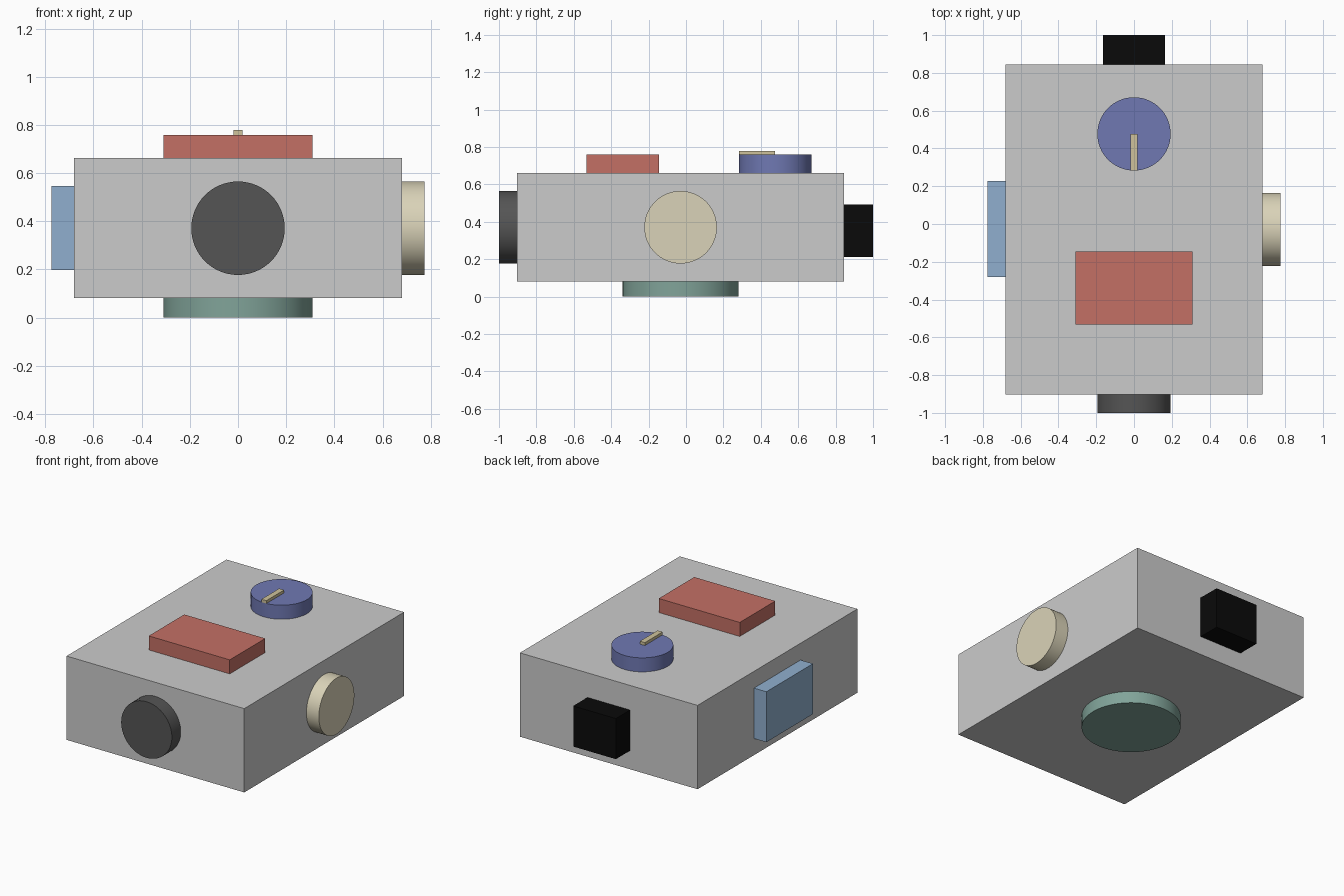
import bpy
from math import pi, radians

if "Cube" in bpy.data.objects:
    bpy.data.objects.remove(bpy.data.objects["Cube"])


def paint(obj, colour):
    if colour:
        mat = bpy.data.materials.new(obj.name + "_colour")
        mat.diffuse_color = (*colour, 1)
        mat.use_nodes = True
        mat.node_tree.nodes["Principled BSDF"].inputs["Base Color"].default_value = mat.diffuse_color
        obj.data.materials.append(mat)


def box(name, x, y, z, colour=None):
    """Box spanning the given (min, max) ranges."""
    spans = (x, y, z)
    bpy.ops.mesh.primitive_cube_add(size=1, location=[(a + b) / 2 for a, b in spans])
    obj = bpy.context.object
    obj.name = name
    obj.scale = [b - a for a, b in spans]
    bpy.ops.object.transform_apply(location=False, rotation=False, scale=True)
    paint(obj, colour)
    return obj


def disc(name, centre, radius, depth, colour, rotation=(0, 0, 0)):
    """Smooth round button along the rotated z axis."""
    bpy.ops.mesh.primitive_cylinder_add(vertices=64, radius=radius, depth=depth,
                                        location=centre, rotation=rotation)
    obj = bpy.context.object
    obj.name = name
    bpy.ops.object.shade_smooth_by_angle(angle=radians(30))
    paint(obj, colour)
    return obj


# Main casing
box("casing", (-0.68, 0.68), (-0.903, 0.845), (0.082, 0.662))

# Top: display block, dial and its pointer
box("top_display", (-0.31, 0.31), (-0.533, -0.145), (0.662, 0.759), (0.55, 0.16, 0.13))
disc("dial", (0, 0.477, 0.7105), 0.194, 0.097, (0.16, 0.19, 0.45))
box("dial_pointer", (-0.019, 0.019), (0.283, 0.477), (0.759, 0.779), (0.62, 0.54, 0.33))

# Front and right round buttons
disc("front_button", (0, -0.9515, 0.371), 0.194, 0.097, (0.09, 0.09, 0.09), (pi / 2, 0, 0))
disc("right_button", (0.7275, -0.029, 0.371), 0.194, 0.095, (0.7, 0.65, 0.48), (0, pi / 2, 0))

# Left panel and rear plug
box("left_panel", (-0.775, -0.68), (-0.281, 0.228), (0.197, 0.546), (0.28, 0.43, 0.62))
box("rear_plug", (-0.163, 0.163), (0.845, 1.0), (0.211, 0.492), (0.003, 0.003, 0.003))

# Round base under the casing
disc("base", (0, -0.029, 0.041), 0.31, 0.082, (0.22, 0.37, 0.32))
